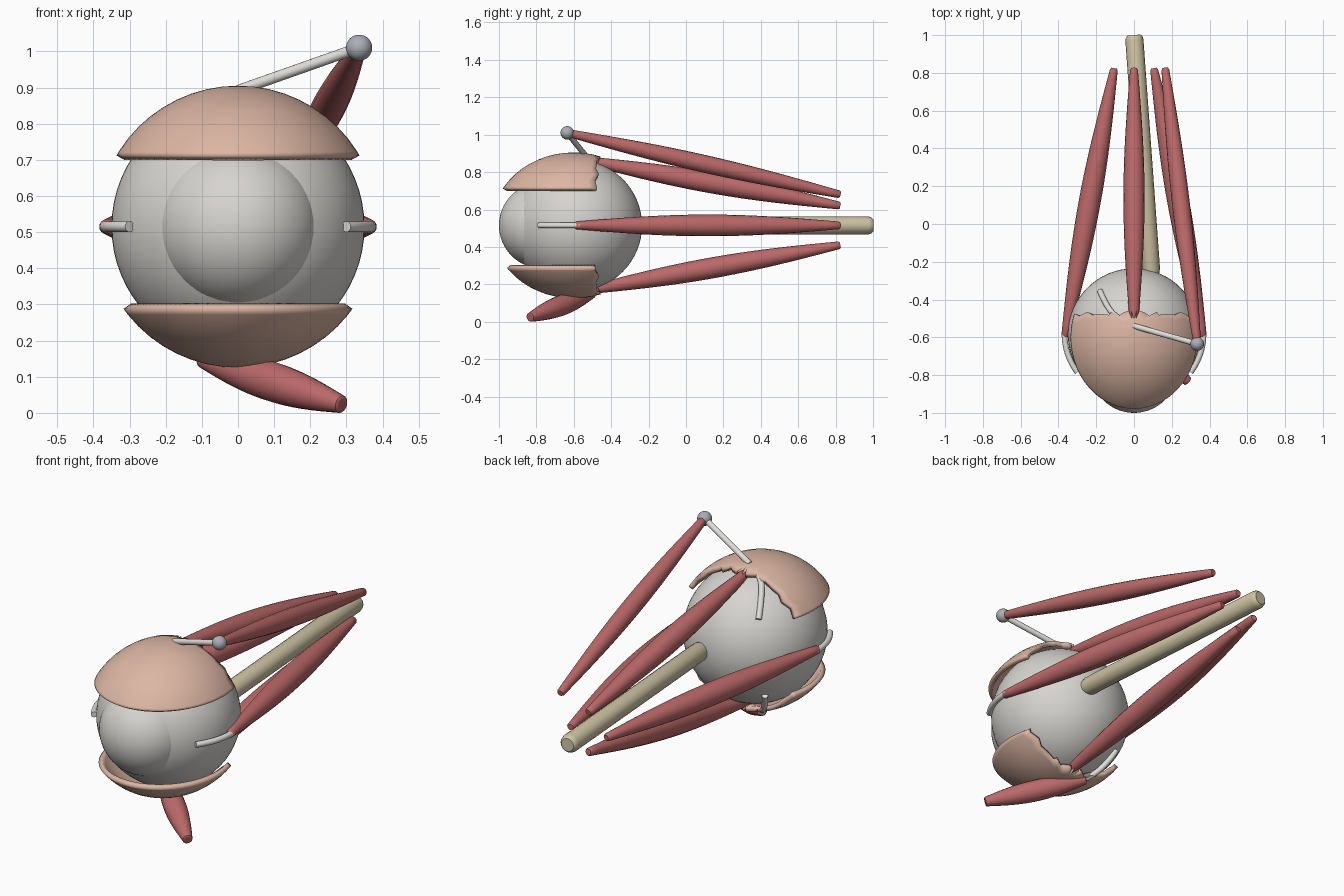
import bpy, bmesh, math
from mathutils import Vector

cube = bpy.data.objects.get("Cube")
if cube:
    bpy.data.objects.remove(cube, do_unlink=True)


def material(name, r, g, b):
    m = bpy.data.materials.new(name)
    m.use_nodes = True
    m.diffuse_color = (r, g, b, 1)
    m.node_tree.nodes["Principled BSDF"].inputs["Base Color"].default_value = (r, g, b, 1)
    return m


EYE_WHITE = material("eye white", 0.68, 0.66, 0.63)
SKIN = material("lid skin", 0.72, 0.47, 0.37)
MUSCLE = material("muscle red", 0.50, 0.14, 0.14)
TENDON = material("tendon white", 0.74, 0.73, 0.70)
NERVE = material("nerve cream", 0.62, 0.55, 0.37)
PULLEY = material("pulley grey", 0.42, 0.42, 0.47)

CENTRE = Vector((0, -0.585, 0.515))


def smooth(obj, angle=40):
    bpy.ops.object.select_all(action='DESELECT')
    obj.select_set(True)
    bpy.context.view_layer.objects.active = obj
    bpy.ops.object.shade_smooth_by_angle(angle=math.radians(angle))


def ball(name, centre, radius, mat):
    bpy.ops.mesh.primitive_uv_sphere_add(segments=64, ring_count=32, radius=radius, location=centre)
    obj = bpy.context.object
    obj.name = name
    obj.data.materials.append(mat)
    smooth(obj)
    return obj


def tube(name, points, radii, mat, kind='POLY'):
    """Round tube through points, with a radius at each point."""
    curve = bpy.data.curves.new(name, 'CURVE')
    curve.dimensions = '3D'
    curve.bevel_depth = 1
    curve.bevel_resolution = 6
    curve.use_fill_caps = True
    curve.resolution_u = 10
    s = curve.splines.new(kind)
    s.points.add(len(points) - 1)
    for p, co, r in zip(s.points, points, radii):
        p.co = (*co, 1)
        p.radius = r
    if kind == 'NURBS':
        s.use_endpoint_u = True
        s.order_u = 3
    obj = bpy.data.objects.new(name, curve)
    bpy.context.collection.objects.link(obj)
    curve.materials.append(mat)
    bpy.ops.object.select_all(action='DESELECT')
    obj.select_set(True)
    bpy.context.view_layer.objects.active = obj
    bpy.ops.object.convert(target='MESH')
    smooth(bpy.context.object)


def muscle(name, start, end, belly, tip=0.02):
    """Spindle with blunt rounded ends."""
    a, b = Vector(start), Vector(end)
    steps = [0, 0.006] + [i / 24 for i in range(1, 24)] + [0.994, 1]
    radii = [tip + (belly - tip) * math.sin(math.pi * t) for t in steps]
    radii[0] = radii[-1] = tip * 0.75
    tube(name, [a.lerp(b, t) for t in steps], radii, MUSCLE)


def tendon(name, points):
    tube(name, points, [0.015] * len(points), TENDON, 'NURBS')


def lid(name, cut, side):
    """Ellipsoid shell kept beyond the cut height, with a ragged back edge."""
    bm = bmesh.new()
    bmesh.ops.create_uvsphere(bm, u_segments=56, v_segments=28, radius=1)
    for v in bm.verts:
        v.co = Vector((v.co.x * 0.39, v.co.y * 0.44 - 0.6, v.co.z * 0.39 + CENTRE.z))
    bmesh.ops.triangulate(bm, faces=bm.faces[:])
    ragged = [f for f in bm.faces if f.calc_center_median().y > -0.475]
    bmesh.ops.delete(bm, geom=ragged, context='FACES')
    bmesh.ops.bisect_plane(bm, geom=bm.verts[:] + bm.edges[:] + bm.faces[:],
                           plane_co=(0, 0, cut), plane_no=(0, 0, side), clear_inner=True)
    mesh = bpy.data.meshes.new(name)
    bm.to_mesh(mesh)
    bm.free()
    mesh.materials.append(SKIN)
    obj = bpy.data.objects.new(name, mesh)
    bpy.context.collection.objects.link(obj)
    shell = obj.modifiers.new("thickness", 'SOLIDIFY')
    shell.thickness = 0.025
    shell.offset = -1
    smooth(obj)


# Globe and bulging cornea
ball("eyeball", CENTRE, 0.35, EYE_WHITE)
ball("cornea", (0, -0.77, CENTRE.z), 0.23, EYE_WHITE)

# Eyelids
lid("upper_eyelid", 0.712, 1)
lid("lower_eyelid", 0.288, -1)

# Side straight muscles with their tendons
for side, sx in (("left", 1), ("right", -1)):
    muscle(side + "_straight_muscle", (sx * 0.365, -0.595, 0.515), (sx * 0.105, 0.825, 0.515), 0.058)
    tendon(side + "_tendon", [(sx * 0.368, -0.57, 0.515), (sx * 0.37, -0.69, 0.515), (sx * 0.3, -0.785, 0.515)])

# Upper and lower straight muscles with their tendons
for side, sz in (("upper", 1), ("lower", -1)):
    z = CENTRE.z
    muscle(side + "_straight_muscle", (0, -0.55, z + sz * 0.35), (0, 0.825, z + sz * 0.105), 0.056)
    tendon(side + "_tendon", [(0, -0.53, z + sz * 0.35), (0, -0.67, z + sz * 0.355), (0, -0.78, z + sz * 0.29)])

# Upper slanting muscle, running through its pulley
PULLEY_AT = (0.335, -0.635, 1.01)
muscle("upper_slanting_muscle", PULLEY_AT, (0.165, 0.825, 0.68), 0.047)
ball("pulley", PULLEY_AT, 0.036, PULLEY)
tube("pulley_tendon", [PULLEY_AT, (0, -0.54, 0.892)], [0.015] * 2, TENDON)
tendon("upper_slanting_tendon", [(0, -0.54, 0.885), (-0.07, -0.51, 0.88), (-0.14, -0.45, 0.83), (-0.18, -0.355, 0.715)])

# Lower slanting muscle, passing under the globe
muscle("lower_slanting_muscle", (0.288, -0.835, 0.023), (-0.1, -0.5, 0.15), 0.055, 0.024)
tendon("lower_slanting_tendon", [(-0.09, -0.51, 0.15), (-0.16, -0.44, 0.19), (-0.2, -0.38, 0.305)])

# Optic nerve with softened end
tube("optic_nerve", [(0.092, -0.27, 0.515), (0.09, -0.24, 0.515), (0.002, 0.975, 0.515), (0.001, 0.99, 0.515), (0, 1.0, 0.515)],
     [0.04, 0.048, 0.048, 0.044, 0.034], NERVE)
